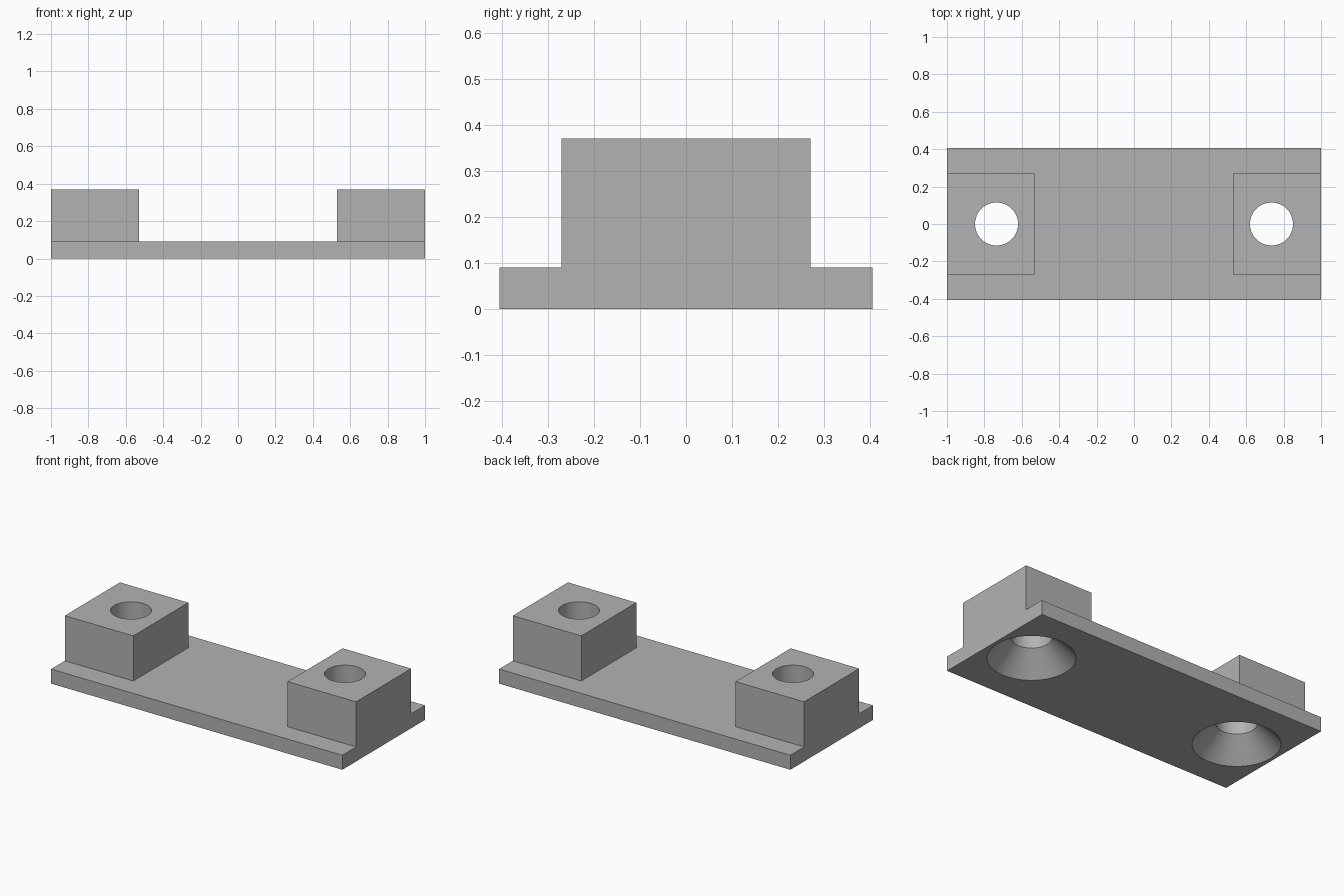
import bpy
import bmesh
import math

cube = bpy.data.objects.get("Cube")
if cube:
    bpy.data.objects.remove(cube, do_unlink=True)

# Main dimensions
HALF_L, HALF_W, PLATE_H = 1.0, 0.405, 0.09
BLOCK_X, BLOCK_Y, TOP_H = 0.53, 0.27, 0.37
HOLE_X, HOLE_R = 0.735, 0.115
SINK_R, SINK_H = 0.244, 0.13

grey = bpy.data.materials.new("plain_grey")
grey.use_nodes = True
colour = (0.45, 0.45, 0.45, 1.0)
grey.diffuse_color = colour
grey.node_tree.nodes["Principled BSDF"].inputs["Base Color"].default_value = colour


def make_object(name, bm):
    bmesh.ops.recalc_face_normals(bm, faces=bm.faces[:])
    mesh = bpy.data.meshes.new(name)
    bm.to_mesh(mesh)
    bm.free()
    mesh.materials.append(grey)
    obj = bpy.data.objects.new(name, mesh)
    bpy.context.collection.objects.link(obj)
    return obj


def extrude_up(bm, faces, height):
    result = bmesh.ops.extrude_face_region(bm, geom=faces)
    verts = [v for v in result["geom"] if isinstance(v, bmesh.types.BMVert)]
    bmesh.ops.translate(bm, verts=verts, vec=(0, 0, height))
    return [f for f in result["geom"] if isinstance(f, bmesh.types.BMFace)]


# Base plate, with a raised block at the middle of each end
bm = bmesh.new()
xs = (-HALF_L, -BLOCK_X, BLOCK_X, HALF_L)
ys = (-HALF_W, -BLOCK_Y, BLOCK_Y, HALF_W)
grid = [[bm.verts.new((x, y, 0)) for y in ys] for x in xs]
sheet = [bm.faces.new((grid[i][j], grid[i + 1][j], grid[i + 1][j + 1], grid[i][j + 1]))
         for i in range(3) for j in range(3)]
top = extrude_up(bm, sheet, PLATE_H)
for side in (-1, 1):
    pad = [f for f in top
           if f.calc_center_median().x * side > BLOCK_X
           and abs(f.calc_center_median().y) < BLOCK_Y]
    extrude_up(bm, pad, TOP_H - PLATE_H)
bmesh.ops.recalc_face_normals(bm, faces=bm.faces[:])
bmesh.ops.dissolve_limit(bm, angle_limit=math.radians(1),
                         verts=bm.verts[:], edges=bm.edges[:])
bracket = make_object("mounting_bracket", bm)


# Countersunk screw hole: a straight bore that flares out at the underside
def hole_cutter(name, x):
    over = 0.05
    profile = [(0, -over), (SINK_R + over, -over),
               (HOLE_R, SINK_H), (HOLE_R, TOP_H + over), (0, TOP_H + over)]
    bm = bmesh.new()
    verts = [bm.verts.new((r, 0, z)) for r, z in profile]
    edges = [bm.edges.new(pair) for pair in zip(verts, verts[1:])]
    bmesh.ops.spin(bm, geom=verts + edges, axis=(0, 0, 1), cent=(0, 0, 0),
                   angle=math.tau, steps=64)
    bmesh.ops.remove_doubles(bm, verts=bm.verts[:], dist=1e-4)
    bmesh.ops.translate(bm, verts=bm.verts[:], vec=(x, 0, 0))
    cutter = make_object(name, bm)
    cutter.hide_render = True
    return cutter


bpy.ops.object.select_all(action="DESELECT")
bpy.context.view_layer.objects.active = bracket
bracket.select_set(True)
for name, side in (("left_hole", 1), ("right_hole", -1)):
    cutter = hole_cutter(name, side * HOLE_X)
    mod = bracket.modifiers.new(name, "BOOLEAN")
    mod.operation = "DIFFERENCE"
    mod.solver = "EXACT"
    mod.object = cutter
    bpy.ops.object.modifier_apply(modifier=mod.name)
    bpy.data.objects.remove(cutter, do_unlink=True)

bpy.ops.object.shade_smooth_by_angle(angle=math.radians(30))
